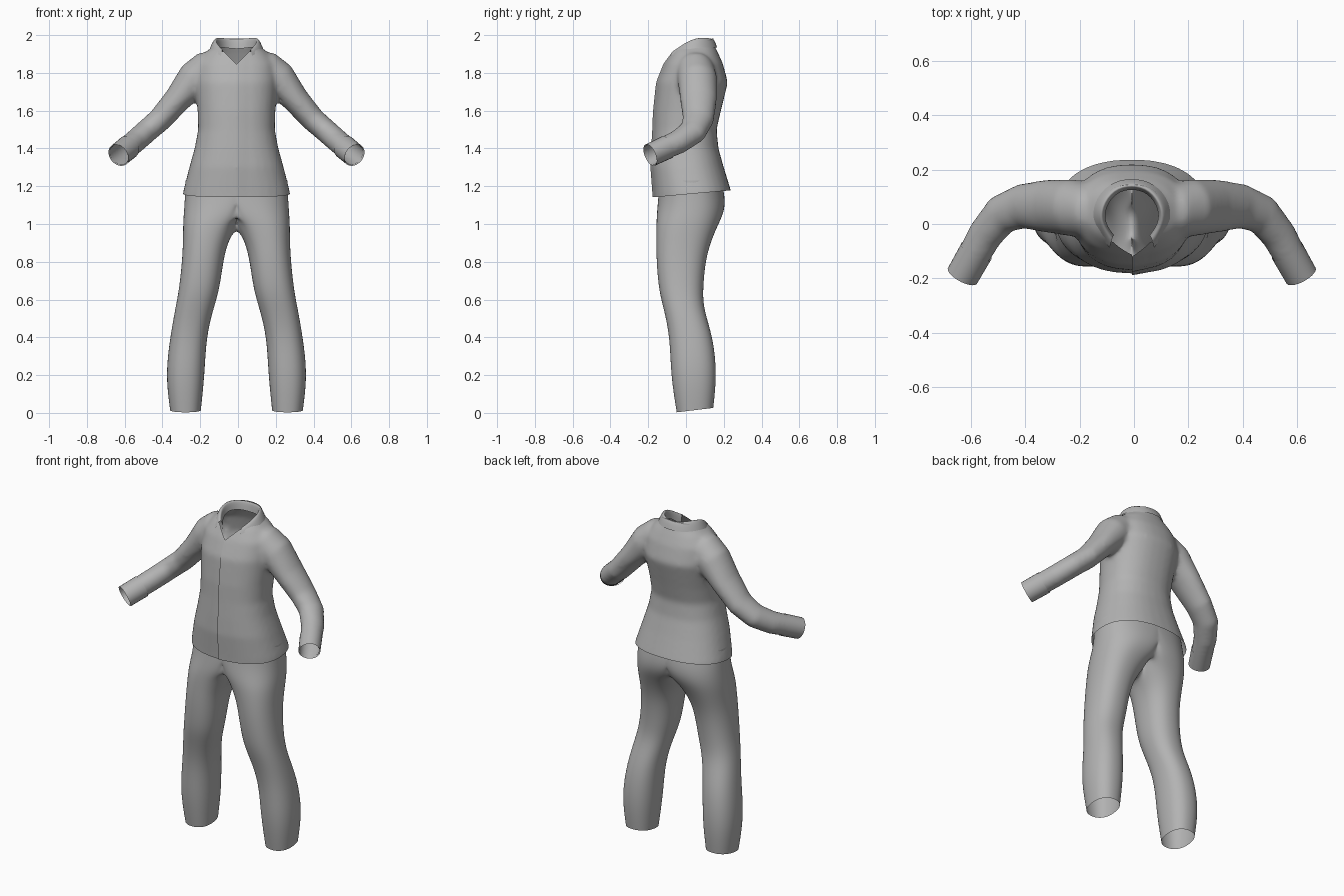
import bpy, bmesh, math
from mathutils import Vector

if "Cube" in bpy.data.objects:
    bpy.data.objects.remove(bpy.data.objects["Cube"], do_unlink=True)

SHIFT = -0.008
grey = bpy.data.materials.new("plain_grey_cloth")
grey.use_nodes = True
grey.diffuse_color = (0.45, 0.45, 0.45, 1)
grey.node_tree.nodes["Principled BSDF"].inputs["Base Color"].default_value = (0.45, 0.45, 0.45, 1)


def loft(bm, rings, closed=True, caps=False):
    """Skin a list of point rings; returns the vertex rings."""
    rows = [[bm.verts.new(p) for p in ring] for ring in rings]
    n = len(rows[0])
    for a, b in zip(rows, rows[1:]):
        for i in range(n if closed else n - 1):
            j = (i + 1) % n
            bm.faces.new((a[i], a[j], b[j], b[i]))
    if caps:
        bm.faces.new(rows[0][::-1])
        bm.faces.new(rows[-1])
    return rows


def oval(z, x0, x1, y0, y1, n=32, power=2.3):
    """Horizontal superellipse between the given extents."""
    pts = []
    for i in range(n):
        a = math.tau * i / n
        c, s = math.cos(a), math.sin(a)
        sx = math.copysign(abs(c) ** (2 / power), c)
        sy = math.copysign(abs(s) ** (2 / power), s)
        pts.append(Vector(((x0 + x1) / 2 + (x1 - x0) / 2 * sx,
                           (y0 + y1) / 2 + (y1 - y0) / 2 * sy, z)))
    return pts


def tube(path, side=1, n=24):
    """Rings across a path of (x, y, z, thickness radius, depth radius)."""
    pts = [Vector((p[0] * side, p[1], p[2])) for p in path]
    rings = []
    for i, p in enumerate(pts):
        d = (pts[min(i + 1, len(pts) - 1)] - pts[max(i - 1, 0)]).normalized()
        u = d.cross(Vector((0, 1, 0))).normalized()
        v = d.cross(u)
        rings.append([p + u * path[i][3] * math.cos(math.tau * k / n)
                      + v * path[i][4] * math.sin(math.tau * k / n) for k in range(n)])
    return rings


def make(name, bm):
    bmesh.ops.recalc_face_normals(bm, faces=bm.faces)
    mesh = bpy.data.meshes.new(name)
    bm.to_mesh(mesh)
    bm.free()
    mesh.materials.append(grey)
    for p in mesh.polygons:
        p.use_smooth = True
    obj = bpy.data.objects.new(name, mesh)
    obj.location.x = SHIFT
    bpy.context.collection.objects.link(obj)
    return obj


# Jacket: torso and sleeves fused into one soft shell
torso = [(1.05, .295, -.165, .245), (1.17, .283, -.172, .24), (1.3, .25, -.182, .2),
         (1.4, .222, -.178, .172), (1.5, .203, -.172, .162), (1.6, .206, -.168, .185),
         (1.75, .22, -.152, .222), (1.85, .21, -.112, .195), (1.91, .165, -.078, .168),
         (1.945, .118, -.055, .15), (2.03, .11, -.045, .14)]
sleeve = [(.06, .05, 1.84, .07, .07), (.16, .05, 1.815, .1, .1), (.22, .06, 1.77, .096, .105),
          (.312, .066, 1.66, .072, .098), (.405, .065, 1.553, .064, .083),
          (.48, .035, 1.488, .062, .075), (.54, -.04, 1.435, .062, .066),
          (.62, -.185, 1.368, .06, .056), (.66, -.26, 1.33, .06, .056)]
bm = bmesh.new()
loft(bm, [oval(z, -w, w, f, b) for z, w, f, b in torso], caps=True)
for side in (1, -1):
    loft(bm, tube(sleeve, side), caps=True)
jacket = make("jacket", bm)
remesh = jacket.modifiers.new("fuse", 'REMESH')
remesh.mode = 'VOXEL'
remesh.voxel_size = 0.013
soften = jacket.modifiers.new("soften", 'SMOOTH')
soften.factor = 0.5
soften.iterations = 8
fused = bpy.data.meshes.new_from_object(
    jacket.evaluated_get(bpy.context.evaluated_depsgraph_get()))
jacket.modifiers.clear()

bm = bmesh.new()
bm.from_mesh(fused)


def trim(point, normal):
    bmesh.ops.bisect_plane(bm, geom=bm.verts[:] + bm.edges[:] + bm.faces[:],
                           plane_co=point, plane_no=normal, clear_outer=True)


# Open the hem, neck and wrists
trim((0, 0, 1.157), (0, .09, -1))
trim((0, 0, 1.935), (0, -.33, 1))
for side in (1, -1):
    trim((side * .622, -.188, 1.366), (side * .1, -.15, -.075))


def score(point, normal, area):
    """Cut a line across part of the shell without removing anything."""
    faces = [f for f in bm.faces if area(f.calc_center_median())]
    geom = set(faces)
    for f in faces:
        geom.update(f.verts)
        geom.update(f.edges)
    return bmesh.ops.bisect_plane(bm, geom=list(geom), plane_co=point, plane_no=normal)


# Open V neckline
for side in (1, -1):
    score((0, 0, 1.845), (side * .08, 0, -.08),
          lambda c: c.z > 1.8 and c.y < .04 and abs(c.x) < .12)
bmesh.ops.delete(bm, geom=[f for f in bm.faces if f.calc_center_median().y < .0
                           and f.calc_center_median().z - 1.845 > abs(f.calc_center_median().x)],
                 context='FACES')

# Overlapping front opening
cut = score((0, 0, 0), (1, 0, 0), lambda c: c.y < -.02 and abs(c.x) < .05)
seam = [e for e in cut["geom_cut"] if isinstance(e, bmesh.types.BMEdge)]
bmesh.ops.split_edges(bm, edges=seam)
for v in bm.verts:
    if v.co.y < -.02 and -.001 < v.co.x < .06 and v.link_faces:
        if all(f.calc_center_median().x > 0 for f in v.link_faces):
            v.co.y -= .007 * (1 - max(v.co.x, 0) / .06)
make("jacket_shell", bm).data.name = "jacket_shell"
bpy.data.objects.remove(jacket, do_unlink=True)

# Cuffs
start, end = Vector((.572, -.1, 1.407)), Vector((.623, -.19, 1.365))
for side, name in ((1, "left_cuff"), (-1, "right_cuff")):
    bm = bmesh.new()
    loft(bm, tube([(*start, .064, .062), (*end, .063, .06)], side))
    make(name, bm)

# Fold-over collar: inner stand, ridge and outer flap, traced from the back round to one tip
ridge = [(0, .14, 1.985), (.065, .125, 1.993), (.108, .06, 1.998), (.105, 0, 1.97), (.07, -.045, 1.925)]
flap = [(0, .172, 1.935), (.085, .152, 1.932), (.143, .08, 1.937), (.145, -.005, 1.923), (.082, -.088, 1.89)]
stand = [(x * .93, y * .93, z - .06) for x, y, z in ridge]
bm = bmesh.new()
lines = [stand, ridge, [tuple(a * .5 + b * .5 + c for a, b, c in zip(r, f, (0, 0, .014)))
                        for r, f in zip(ridge, flap)], flap]
loft(bm, lines, closed=False)
collar = make("collar", bm)
mirror = collar.modifiers.new("mirror", 'MIRROR')
mirror.use_clip = True
sub = collar.modifiers.new("soften", 'SUBSURF')
sub.levels = sub.render_levels = 2
sub.boundary_smooth = 'PRESERVE_CORNERS'

# Trousers: one leg with half the hips, mirrored
leg = [(1.23, -.272, .272, -.14, .19), (1.12, -.21, .276, -.15, .212), (1.05, -.11, .281, -.156, .198),
       (.99, -.01, .284, -.158, .168), (.9, .047, .284, -.158, .13), (.8, .07, .289, -.157, .103),
       (.65, .09, .305, -.145, .09), (.55, .122, .325, -.118, .093), (.4, .16, .352, -.085, .145),
       (.2, .168, .377, -.082, .165), (.011, .188, .352, -.05, .145)]
rings = [oval(*r, n=24) for r in leg]
for ring in rings:
    for p in ring:
        p.x = max(p.x, 0)
for p in rings[-1]:
    p.z += .12 * (p.y + .05) - .008
bm = bmesh.new()
loft(bm, rings)
bmesh.ops.delete(bm, geom=[f for f in bm.faces if all(v.co.x < 1e-5 for v in f.verts)],
                 context='FACES')
trousers = make("trousers", bm)
mirror = trousers.modifiers.new("mirror", 'MIRROR')
mirror.use_clip = True
sub = trousers.modifiers.new("soften", 'SUBSURF')
sub.levels = sub.render_levels = 2
